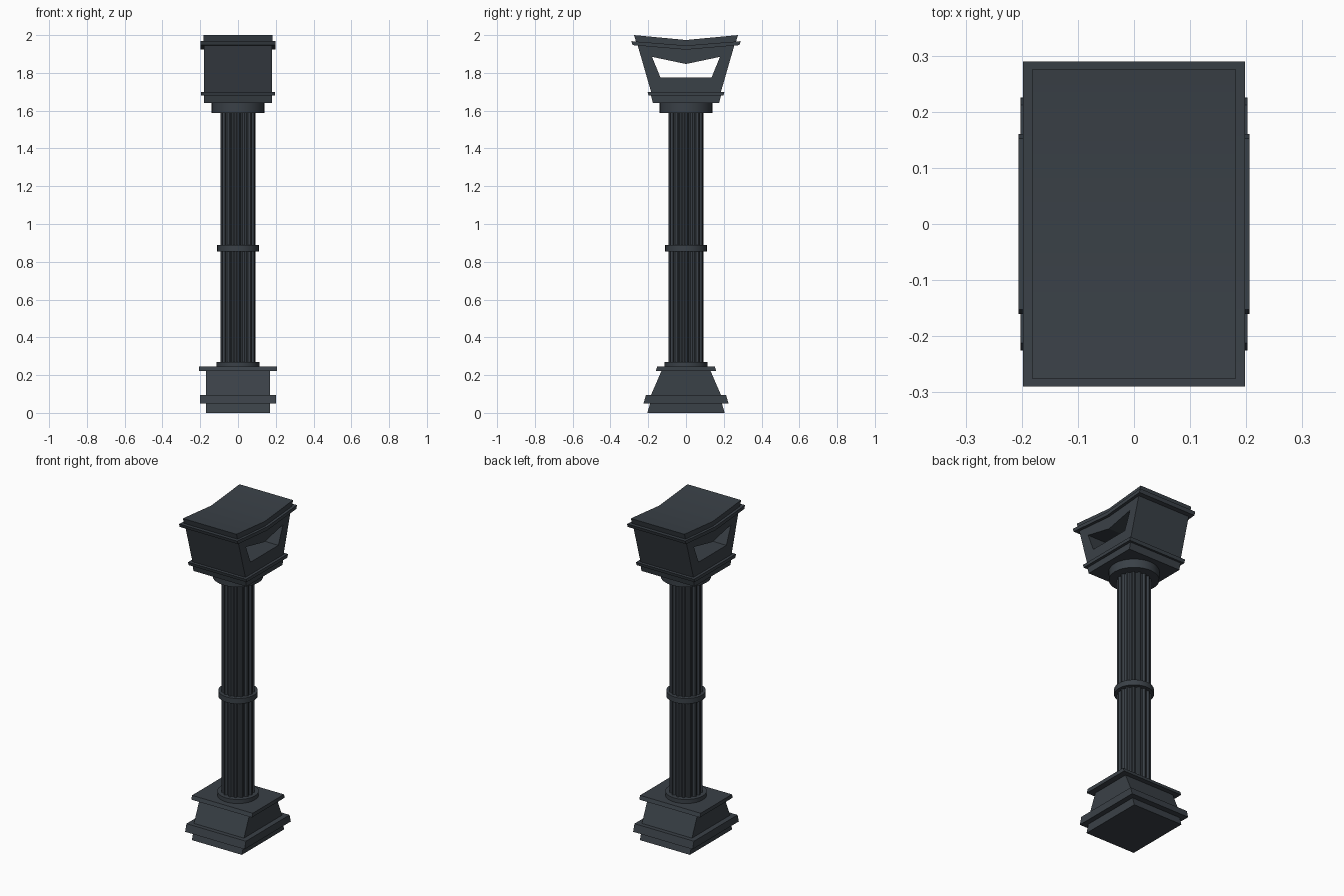
import bpy, bmesh, math

if "Cube" in bpy.data.objects:
    bpy.data.objects.remove(bpy.data.objects["Cube"])

iron = bpy.data.materials.new("dark_slate_iron")
iron.diffuse_color = (0.042, 0.052, 0.063, 1)
iron.use_nodes = True
iron.node_tree.nodes["Principled BSDF"].inputs["Base Color"].default_value = iron.diffuse_color


def finish(name, bm, smooth=None):
    bmesh.ops.recalc_face_normals(bm, faces=bm.faces)
    me = bpy.data.meshes.new(name)
    bm.to_mesh(me)
    bm.free()
    me.materials.append(iron)
    ob = bpy.data.objects.new(name, me)
    bpy.context.collection.objects.link(ob)
    if smooth:
        bpy.ops.object.select_all(action='DESELECT')
        ob.select_set(True)
        bpy.context.view_layer.objects.active = ob
        bpy.ops.object.shade_smooth_by_angle(angle=math.radians(smooth))
    return ob


def extrude_x(name, profile, hx, hole=None, smooth=None):
    """Extrude a y-z profile across x; hole is a matching inner loop."""
    bm = bmesh.new()

    def loops(pts):
        return [[bm.verts.new((x, y, z)) for y, z in pts] for x in (-hx, hx)]

    def bridge(a, b):
        n = len(a)
        for i in range(n):
            j = (i + 1) % n
            bm.faces.new((a[i], a[j], b[j], b[i]))

    outer = loops(profile)
    bridge(*outer)
    if hole:
        inner = loops(hole)
        bridge(*inner)
        bridge(outer[0], inner[0])
        bridge(outer[1], inner[1])
    else:
        bm.faces.new(outer[0])
        bm.faces.new(outer[1])
    return finish(name, bm, smooth)


def trapezoid(name, z0, y0, z1, y1, hx):
    return extrude_x(name, [(-y0, z0), (y0, z0), (y1, z1), (-y1, z1)], hx)


def vee(name, y0, zlow0, zmid0, y1, zlow1, zmid1, hx):
    """Slab folded into a shallow V."""
    return extrude_x(name, [(-y0, zlow0), (0, zmid0), (y0, zlow0),
                            (y1, zlow1), (0, zmid1), (-y1, zlow1)], hx, smooth=30)


def prism(name, radii, z0, z1, smooth=None):
    """Vertical prism whose outline has one radius per corner."""
    bm = bmesh.new()
    n = len(radii)
    ring = [bm.verts.new((r * math.cos(2 * math.pi * i / n),
                          r * math.sin(2 * math.pi * i / n), z0))
            for i, r in enumerate(radii)]
    face = bm.faces.new(ring)
    out = bmesh.ops.extrude_face_region(bm, geom=[face], use_keep_orig=True)
    for v in out["geom"]:
        if isinstance(v, bmesh.types.BMVert):
            v.co.z = z1
    return finish(name, bm, smooth)


# stepped, tapering base
trapezoid("base_plinth", 0.0, 0.205, 0.05, 0.19, 0.17)
trapezoid("base_flange", 0.05, 0.225, 0.095, 0.212, 0.202)
trapezoid("base_body", 0.095, 0.185, 0.222, 0.13, 0.17)
trapezoid("base_top_slab", 0.222, 0.16, 0.245, 0.152, 0.206)

# fluted column with round collars
prism("column_foot_collar", [0.115] * 32, 0.245, 0.27, 40)
prism("fluted_column", [0.093, 0.093, 0.082, 0.082] * 16, 0.27, 1.59)
prism("column_middle_collar", [0.11] * 32, 0.855, 0.888, 40)
prism("column_capital", [0.14] * 32, 1.587, 1.642, 40)

# flaring head with an opening right through it
trapezoid("head_foot", 1.64, 0.175, 1.68, 0.185, 0.18)
trapezoid("head_lower_flange", 1.68, 0.198, 1.70, 0.204, 0.197)
extrude_x("head_frame",
          [(-0.185, 1.70), (0.185, 1.70), (0.257, 1.95), (0, 1.925), (-0.257, 1.95)],
          0.18,
          hole=[(-0.135, 1.775), (0.135, 1.775), (0.18, 1.885), (0, 1.847), (-0.18, 1.885)])
vee("head_upper_flange", 0.283, 1.947, 1.923, 0.29, 1.968, 1.945, 0.198)
vee("head_roof", 0.265, 1.966, 1.944, 0.275, 2.0, 1.974, 0.182)
